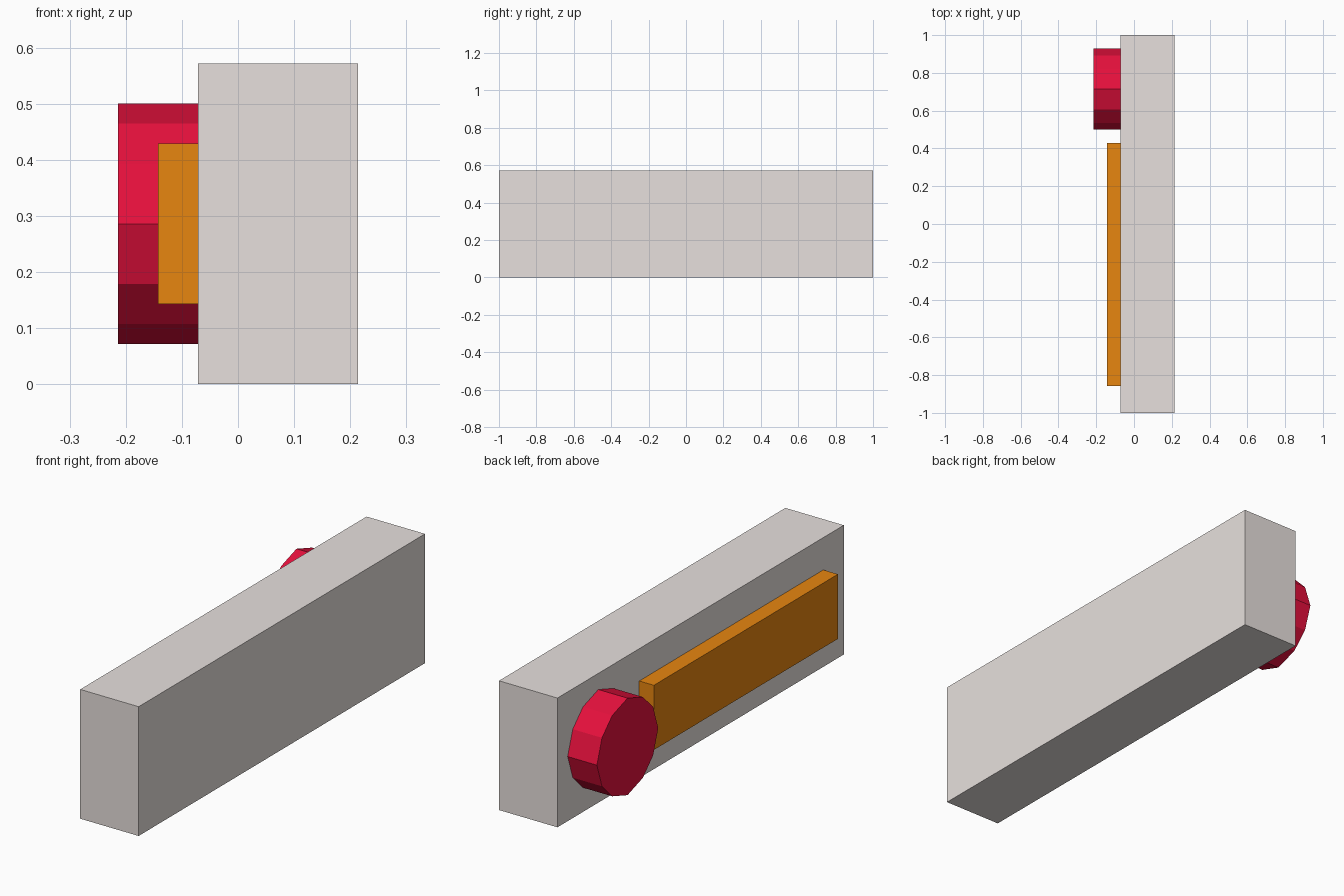
import bpy, bmesh
from mathutils import Vector

if "Cube" in bpy.data.objects:
    bpy.data.objects.remove(bpy.data.objects["Cube"])

U = 1 / 14  # modelling grid step


def material(name, rgb):
    m = bpy.data.materials.new(name)
    lin = [((c / 255 + 0.055) / 1.055) ** 2.4 if c > 10 else c / 255 / 12.92 for c in rgb]
    m.diffuse_color = (*lin, 1)
    m.use_nodes = True
    m.node_tree.nodes["Principled BSDF"].inputs["Base Color"].default_value = m.diffuse_color
    return m


def extrude_x(name, profile, x0, x1, mat):
    """Extrude a closed (y, z) profile from x0 to x1, all in grid steps."""
    bm = bmesh.new()
    face = bm.faces.new([bm.verts.new((x0 * U, y * U, z * U)) for y, z in profile])
    ext = bmesh.ops.extrude_face_region(bm, geom=[face], use_keep_orig=True)
    moved = [g for g in ext["geom"] if isinstance(g, bmesh.types.BMVert)]
    bmesh.ops.translate(bm, vec=Vector(((x1 - x0) * U, 0, 0)), verts=moved)
    bmesh.ops.recalc_face_normals(bm, faces=bm.faces)
    mesh = bpy.data.meshes.new(name)
    bm.to_mesh(mesh)
    bm.free()
    mesh.materials.append(mat)
    obj = bpy.data.objects.new(name, mesh)
    bpy.context.collection.objects.link(obj)
    return obj


def rect(y0, y1, z0, z1):
    return [(y0, z0), (y1, z0), (y1, z1), (y0, z1)]


grey = material("light grey", (235, 228, 225))
orange = material("orange", (233, 135, 16))
red = material("red", (230, 16, 60))

# Main block
extrude_x("body", rect(-14, 14, 0, 8), -1, 3, grey)

# Raised side plate
extrude_x("side_plate", rect(-12, 6, 2, 6), -2, -1, orange)

# Twelve-sided knob: one quarter of the outline, turned four times
quarter = [(3, 0), (2.5, 1.5), (1.5, 2.5)]
outline = []
for _ in range(4):
    outline += quarter
    quarter = [(-z, y) for y, z in quarter]
extrude_x("knob", [(10 + y, 4 + z) for y, z in outline], -3, -1, red)
